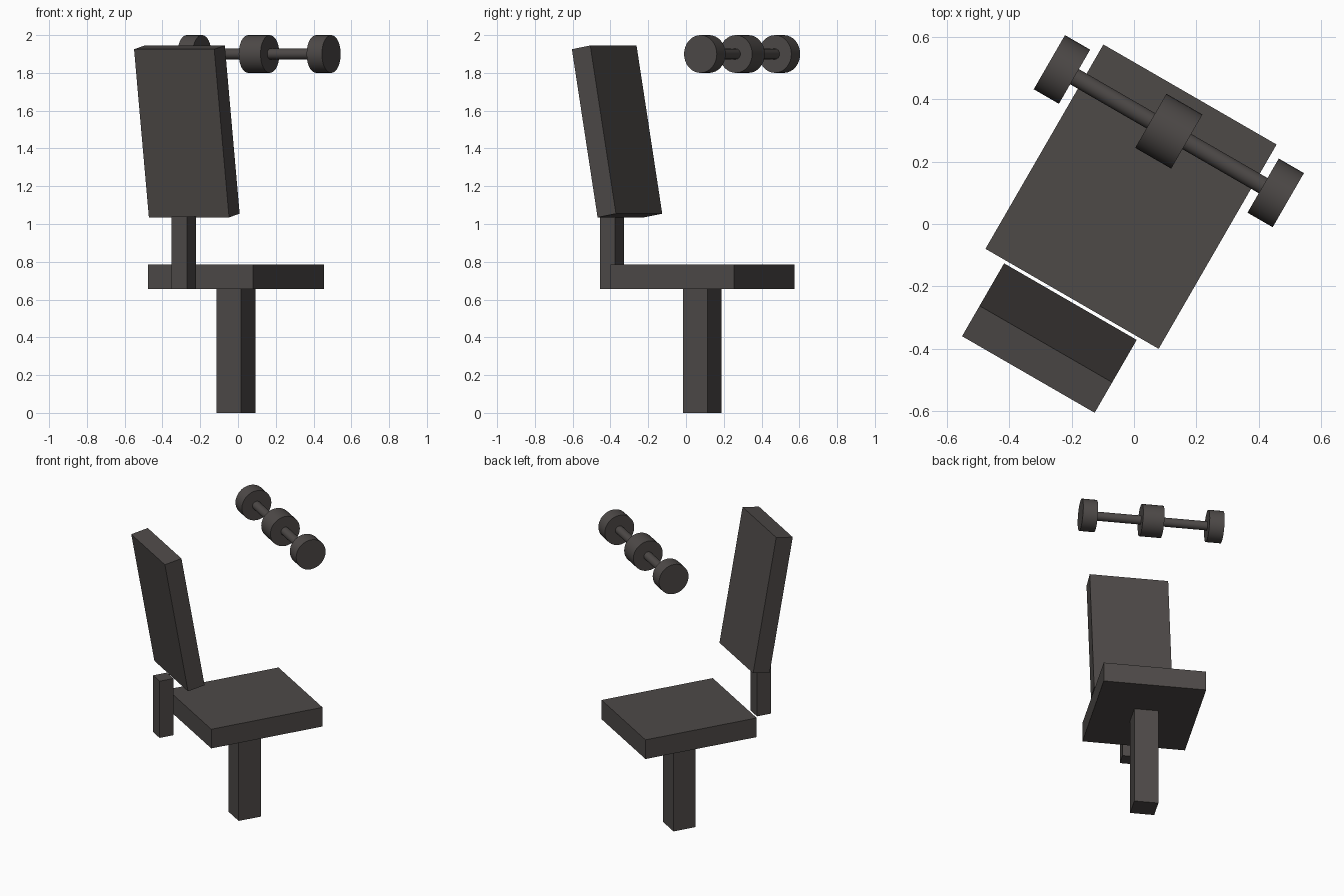
import bpy
import math
from mathutils import Matrix

cube = bpy.data.objects.get("Cube")
if cube:
    bpy.data.objects.remove(cube, do_unlink=True)

# Single dark grey material
grey = bpy.data.materials.new("dark warm grey")
grey.use_nodes = True
colour = (0.075, 0.067, 0.064, 1)
grey.diffuse_color = colour
bsdf = next(n for n in grey.node_tree.nodes if n.type == 'BSDF_PRINCIPLED')
bsdf.inputs["Base Color"].default_value = colour

# The whole chair is turned about the vertical axis and shares one centre line
TURN = Matrix.Rotation(math.radians(-30), 4, 'Z')
CENTRE = -0.052


def finish(name, local):
    obj = bpy.context.object
    obj.name = name
    obj.data.materials.append(grey)
    obj.matrix_world = TURN @ local
    return obj


def box(name, size, depth_pos, z, tilt=0):
    bpy.ops.mesh.primitive_cube_add(size=1)
    bpy.context.object.data.transform(Matrix.Diagonal((*size, 1)))
    return finish(name, Matrix.Translation((CENTRE, depth_pos, z))
                  @ Matrix.Rotation(math.radians(tilt), 4, 'X'))


def roller(name, radius, length, offset):
    bpy.ops.mesh.primitive_cylinder_add(vertices=32, radius=radius, depth=length)
    bpy.ops.object.shade_smooth_by_angle(angle=math.radians(30))
    return finish(name, Matrix.Translation((CENTRE + offset, 0.313, 1.9))
                  @ Matrix.Rotation(math.radians(90), 4, 'Y'))


# Chair
box("pedestal_leg", (0.15, 0.15, 0.66), 0.069, 0.33)
box("seat", (0.64, 0.755, 0.13), 0.071, 0.72)
box("back_post", (0.094, 0.094, 0.385), -0.483, 0.8475)
box("backrest", (0.49, 0.114, 0.904), -0.4515, 1.49, tilt=10)

# Floating bar with three rollers
roller("bar", 0.028, 0.79, 0)
roller("middle_roller", 0.1, 0.133, 0)
for side, sign in (("right", -1), ("left", 1)):
    roller(side + "_end_roller", 0.1, 0.093, sign * 0.395)
